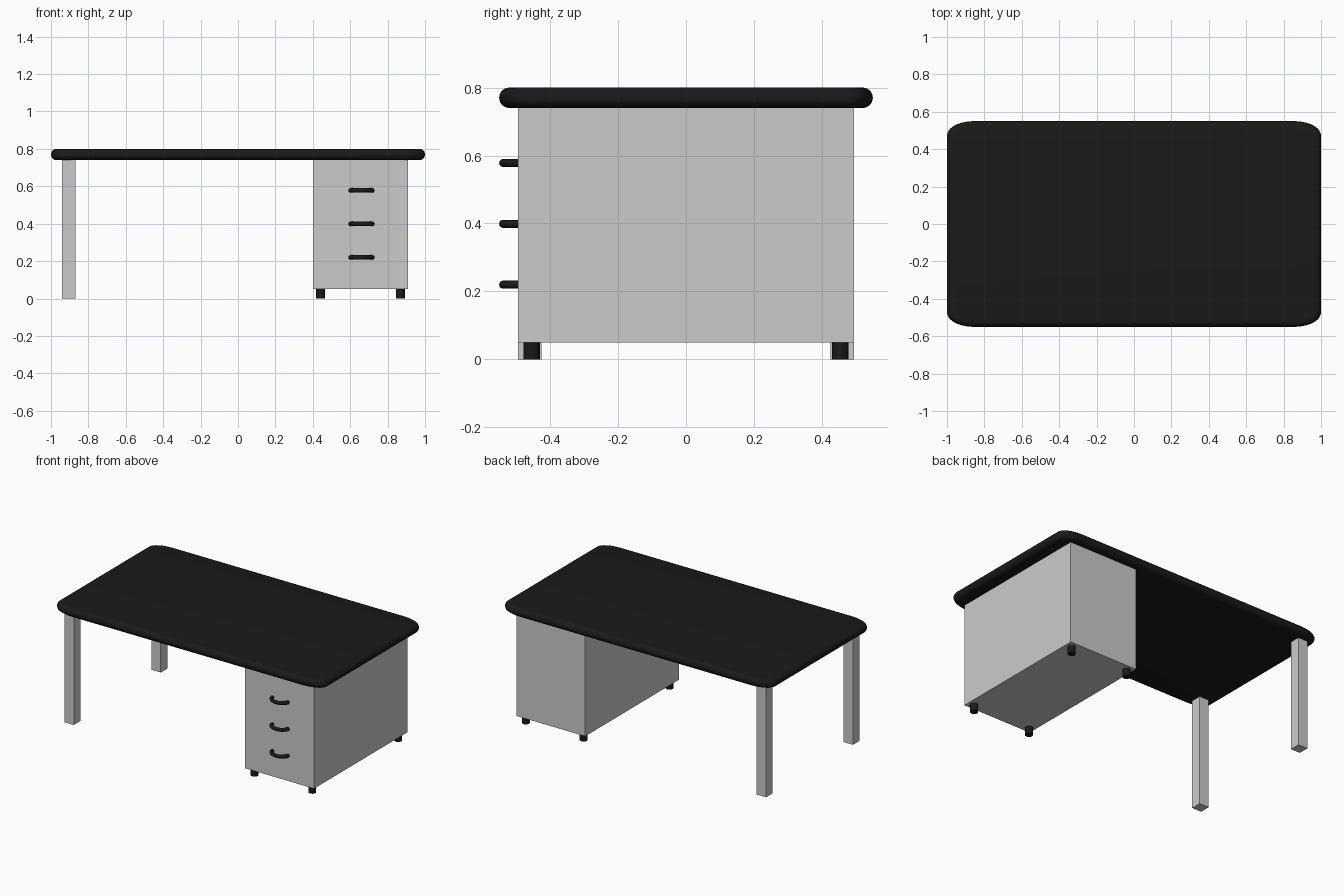
import bpy, bmesh
from math import sin, cos, pi, radians, hypot

if "Cube" in bpy.data.objects:
    bpy.data.objects.remove(bpy.data.objects["Cube"])

black = bpy.data.materials.new("black")
black.diffuse_color = (0.01, 0.01, 0.01, 1)
black.use_nodes = True
black.node_tree.nodes["Principled BSDF"].inputs["Base Color"].default_value = black.diffuse_color


def smooth(ob):
    bpy.ops.object.select_all(action='DESELECT')
    ob.select_set(True)
    bpy.context.view_layer.objects.active = ob
    bpy.ops.object.shade_smooth_by_angle(angle=radians(35))


def box(name, x0, x1, y0, y1, z0, z1):
    bpy.ops.mesh.primitive_cube_add(size=1, location=((x0 + x1) / 2, (y0 + y1) / 2, (z0 + z1) / 2))
    ob = bpy.context.object
    ob.name = name
    ob.scale = (x1 - x0, y1 - y0, z1 - z0)
    bpy.ops.object.transform_apply(location=False, rotation=False, scale=True)
    return ob


def table_top():
    # rounded outline (elliptical corners) swept with a half-round edge
    hx, hy, rx, ry, r, zc = 0.97, 0.52, 0.12, 0.05, 0.03, 0.77
    n, m = 12, 12
    outline = []
    for q in range(4):
        sx, sy = ((1, 1), (-1, 1), (-1, -1), (1, -1))[q]
        for i in range(n + 1):
            a = (q + i / n) * pi / 2
            c, s = cos(a), sin(a)
            nx, ny = c / rx, s / ry
            d = hypot(nx, ny)
            outline.append((sx * (hx - rx) + rx * c, sy * (hy - ry) + ry * s, nx / d, ny / d))
    bm = bmesh.new()
    rings = []
    for j in range(m + 1):
        t = -pi / 2 + pi * j / m
        off, z = r * cos(t), zc + r * sin(t)
        rings.append([bm.verts.new((x + nx * off, y + ny * off, z)) for x, y, nx, ny in outline])
    k = len(outline)
    for lo, hi in zip(rings, rings[1:]):
        for i in range(k):
            bm.faces.new((lo[i], lo[(i + 1) % k], hi[(i + 1) % k], hi[i]))
    bm.faces.new(rings[-1])
    bm.faces.new(rings[0][::-1])
    me = bpy.data.meshes.new("table_top")
    bm.to_mesh(me)
    bm.free()
    ob = bpy.data.objects.new("table_top", me)
    bpy.context.collection.objects.link(ob)
    me.materials.append(black)
    smooth(ob)


def handle(name, xc, z):
    # bowed round bar whose ends sink into the drawer front
    cu = bpy.data.curves.new(name, 'CURVE')
    cu.dimensions = '3D'
    cu.bevel_depth = 0.012
    cu.bevel_resolution = 4
    cu.use_fill_caps = True
    cu.resolution_u = 16
    sp = cu.splines.new('BEZIER')
    sp.bezier_points.add(1)
    for p, s in zip(sp.bezier_points, (-1, 1)):
        p.handle_left_type = p.handle_right_type = 'FREE'
        x = xc + s * 0.058
        p.co = (x, -0.49, z)
        out, back = (x, -0.554, z), (x, -0.47, z)
        p.handle_right, p.handle_left = (out, back) if s < 0 else (back, out)
    ob = bpy.data.objects.new(name, cu)
    bpy.context.collection.objects.link(ob)
    cu.materials.append(black)
    bpy.ops.object.select_all(action='DESELECT')
    ob.select_set(True)
    bpy.context.view_layer.objects.active = ob
    bpy.ops.object.convert(target='MESH')
    smooth(bpy.context.object)


table_top()

# drawer cabinet
box("drawer_cabinet", 0.40, 0.91, -0.495, 0.495, 0.05, 0.74)

# square legs
box("front_leg", -0.94, -0.87, -0.495, -0.425, 0, 0.74)
box("back_leg", -0.94, -0.87, 0.425, 0.495, 0, 0.74)

# cabinet feet
for side, x in (("inner", 0.44), ("outer", 0.868)):
    for end, y in (("front", -0.454), ("back", 0.454)):
        bpy.ops.mesh.primitive_cylinder_add(vertices=32, radius=0.024, depth=0.05, location=(x, y, 0.025))
        foot = bpy.context.object
        foot.name = f"{end}_{side}_foot"
        foot.data.materials.append(black)
        smooth(foot)

# drawer handles
for label, z in (("top", 0.578), ("middle", 0.399), ("bottom", 0.22)):
    handle(f"{label}_drawer_handle", 0.66, z)
